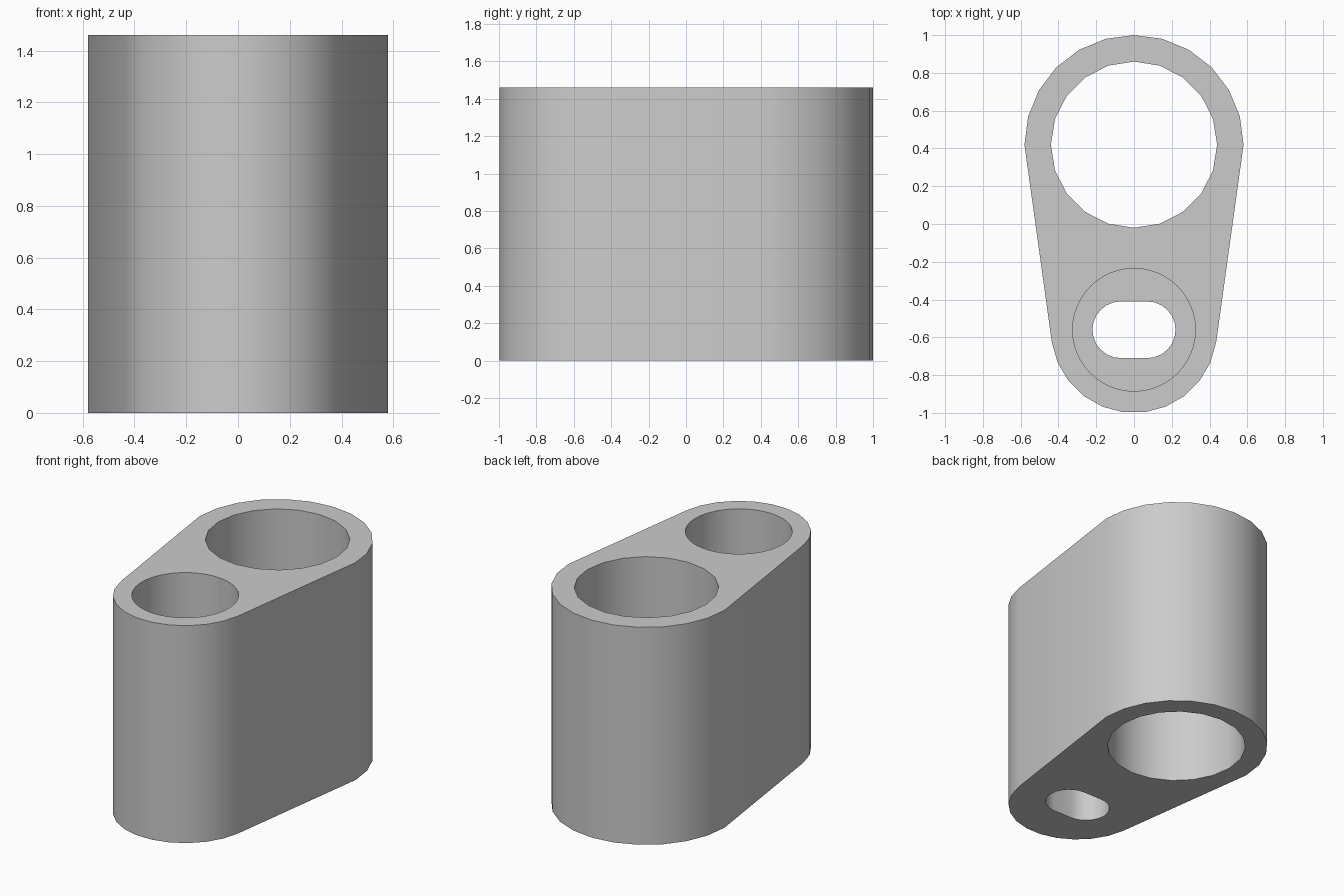
import bpy
import bmesh
from math import cos, sin, radians, asin, degrees

cube = bpy.data.objects.get("Cube")
if cube:
    bpy.data.objects.remove(cube, do_unlink=True)

HEIGHT = 1.46
BIG_Y, BIG_R, BIG_BORE = 0.42, 0.58, 0.44
SMALL_Y, SMALL_R, SMALL_BORE = -0.56, 0.44, 0.325
FLOOR = 0.29                      # thickness under the counterbore
SLOT_R, SLOT_SHIFT = 0.15, 0.07

grey = bpy.data.materials.new("plain grey")
grey.use_nodes = True
colour = (0.6, 0.6, 0.6, 1)
grey.diffuse_color = colour
grey.node_tree.nodes["Principled BSDF"].inputs["Base Color"].default_value = colour


def arc(x, y, r, start, end, steps):
    """Points along an arc, end points included, angles in degrees."""
    angles = [radians(start + (end - start) * i / steps) for i in range(steps + 1)]
    return [(x + r * cos(a), y + r * sin(a)) for a in angles]


def prism(name, points, z0, z1):
    """Extrude a closed outline from z0 to z1."""
    bm = bmesh.new()
    face = bm.faces.new([bm.verts.new((x, y, z0)) for x, y in points])
    out = bmesh.ops.extrude_face_region(bm, geom=[face])
    top = [v for v in out["geom"] if isinstance(v, bmesh.types.BMVert)]
    bmesh.ops.translate(bm, verts=top, vec=(0, 0, z1 - z0))
    bmesh.ops.recalc_face_normals(bm, faces=bm.faces)
    mesh = bpy.data.meshes.new(name)
    bm.to_mesh(mesh)
    bm.free()
    mesh.materials.append(grey)
    obj = bpy.data.objects.new(name, mesh)
    bpy.context.collection.objects.link(obj)
    return obj


# Body: two round ends joined by tangent sides
tilt = degrees(asin((BIG_R - SMALL_R) / (BIG_Y - SMALL_Y)))
outline = arc(0, BIG_Y, BIG_R, 0, 180, 12)
outline += arc(0, SMALL_Y, SMALL_R, 180 + tilt, 360 - tilt, 11)
body = prism("link_body", outline, 0, HEIGHT)

# Cutters: through bore, counterbore and slotted hole in its floor
cutters = [
    prism("through_bore_cutter", arc(0, BIG_Y, BIG_BORE, 0, 360, 20)[:-1],
          -0.1, HEIGHT + 0.1),
    prism("counterbore_cutter", arc(0, SMALL_Y, SMALL_BORE, 0, 360, 48)[:-1],
          FLOOR, HEIGHT + 0.1),
    prism("slot_cutter", arc(SLOT_SHIFT, SMALL_Y, SLOT_R, -90, 90, 12)
          + arc(-SLOT_SHIFT, SMALL_Y, SLOT_R, 90, 270, 12), -0.1, FLOOR + 0.1),
]
bpy.ops.object.select_all(action="DESELECT")
body.select_set(True)
bpy.context.view_layer.objects.active = body
for cutter in cutters:
    cutter.hide_render = True
    mod = body.modifiers.new(cutter.name, "BOOLEAN")
    mod.operation = "DIFFERENCE"
    mod.solver = "EXACT"
    mod.object = cutter
    bpy.ops.object.modifier_apply(modifier=mod.name)
for cutter in cutters:
    bpy.data.objects.remove(cutter, do_unlink=True)

bpy.ops.object.shade_smooth_by_angle(angle=radians(30))
